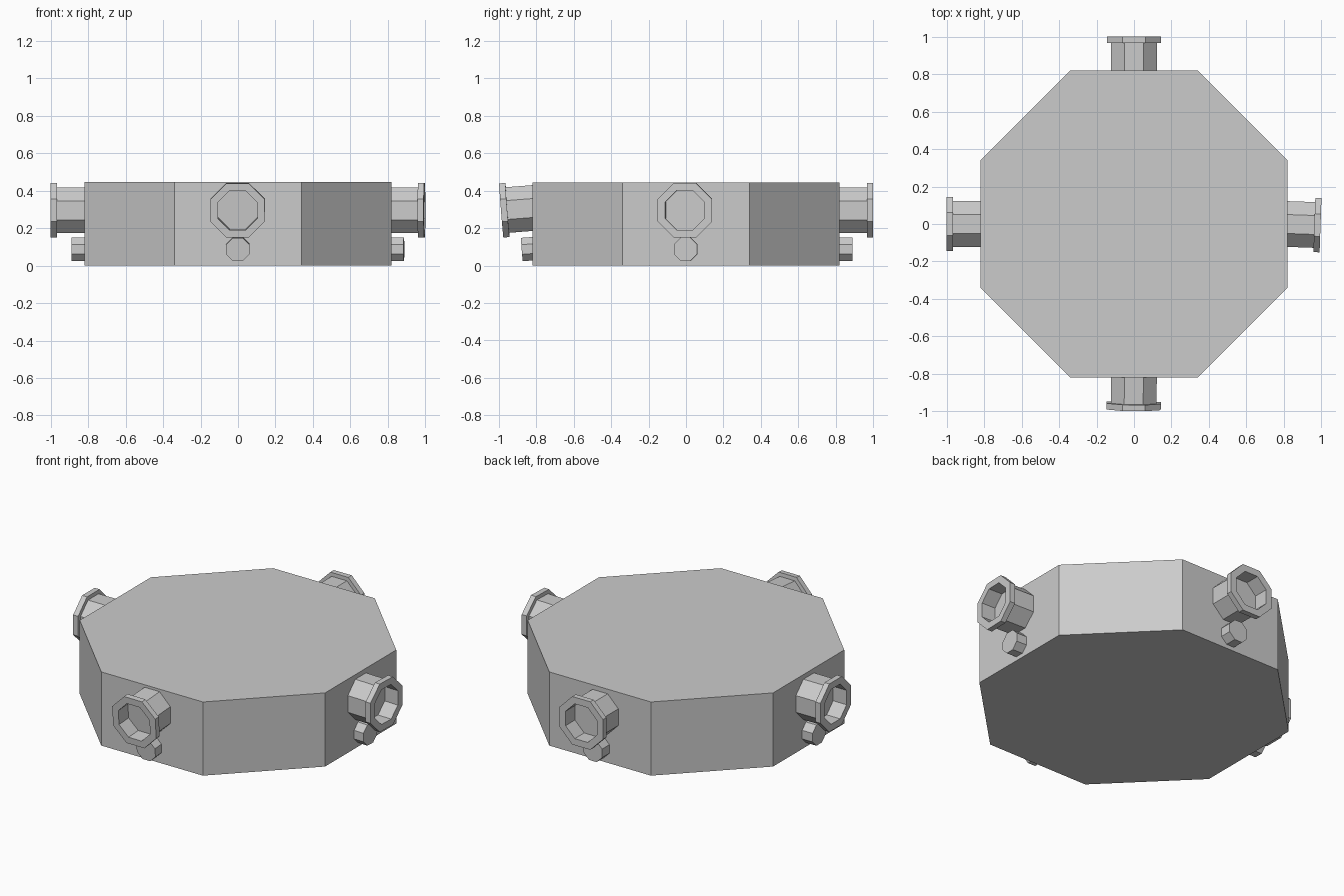
import bpy, bmesh
from math import cos, sin, pi, radians
from mathutils import Matrix, Vector

if "Cube" in bpy.data.objects:
    bpy.data.objects.remove(bpy.data.objects["Cube"])

SIDES = 8
K = 1 / cos(pi / SIDES)   # flat-to-flat radius -> corner radius


def lathe(name, profile, matrix):
    """Octagonal lathe around local +X; profile = (distance along axis, flat radius)."""
    bm = bmesh.new()
    rings = []
    for d, r in profile:
        rings.append([bm.verts.new((d, r * K * cos(a), r * K * sin(a)))
                      for a in ((i + 0.5) * 2 * pi / SIDES for i in range(SIDES))])
    for a, b in zip(rings, rings[1:]):
        for i in range(SIDES):
            j = (i + 1) % SIDES
            bm.faces.new((a[i], a[j], b[j], b[i]))
    bm.faces.new(rings[0])
    bm.faces.new(rings[-1])
    bmesh.ops.recalc_face_normals(bm, faces=bm.faces)
    bm.transform(matrix)
    mesh = bpy.data.meshes.new(name)
    bm.to_mesh(mesh)
    bm.free()
    obj = bpy.data.objects.new(name, mesh)
    bpy.context.collection.objects.link(obj)
    return obj


# Octagonal slab body
H, R = 0.445, 0.82
lathe("body", [(0, R), (H, R)], Matrix.Rotation(-pi / 2, 4, 'Y'))

# Flanged socket with a recessed mouth, and the small plug below it
socket = [(-0.01, 0.122), (0.147, 0.122), (0.147, 0.145), (0.18, 0.145),
          (0.18, 0.105), (0.09, 0.105)]
plug = [(-0.01, 0.0625), (0.07, 0.0625)]

# side name, heading, downward tilt, sideways tilt, length trim
ports = [("right", 0, 0, -2, -0.004),
         ("back", 90, 0, 0, 0),
         ("left", 180, 0, 0, 0),
         ("front", 270, 4.5, -0.7, -0.012)]

for side, heading, pitch, yaw, trim in ports:
    turn = Matrix.Rotation(radians(heading), 4, 'Z')
    tilt = (Matrix.Rotation(radians(yaw), 4, 'Z') @
            Matrix.Rotation(radians(pitch), 4, 'Y'))
    drop = 0.17 * sin(radians(pitch))
    for part, profile, z in (("socket", socket, 0.295 + drop),
                             ("plug", plug, 0.087 + drop * 0.3)):
        place = Matrix.Translation(Vector((R + trim, 0, z)))
        lathe(f"{side}_{part}", profile, turn @ place @ tilt)
